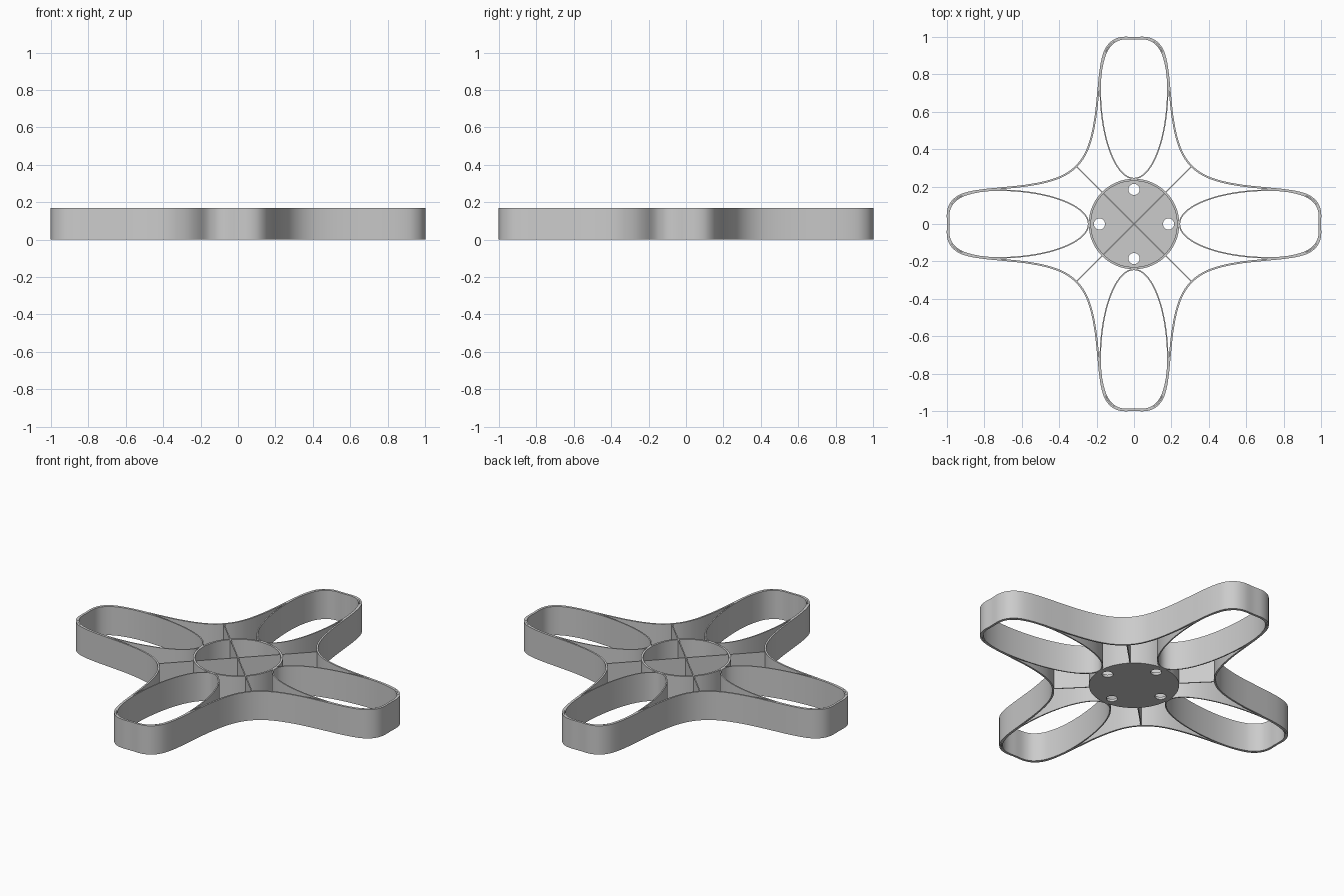
import bpy
import bmesh
from math import sin, cos, pi, radians
from mathutils import Vector, Matrix

cube = bpy.data.objects.get("Cube")
if cube:
    bpy.data.objects.remove(cube, do_unlink=True)

HEIGHT = 0.17

grey = bpy.data.materials.new("light_grey")
grey.use_nodes = True
grey.diffuse_color = (0.6, 0.6, 0.6, 1)
grey.node_tree.nodes["Principled BSDF"].inputs["Base Color"].default_value = (0.6, 0.6, 0.6, 1)


def finish(name, bm):
    bmesh.ops.recalc_face_normals(bm, faces=bm.faces)
    mesh = bpy.data.meshes.new(name)
    bm.to_mesh(mesh)
    bm.free()
    mesh.materials.append(grey)
    obj = bpy.data.objects.new(name, mesh)
    bpy.context.collection.objects.link(obj)
    bpy.ops.object.select_all(action='DESELECT')
    obj.select_set(True)
    bpy.context.view_layer.objects.active = obj
    bpy.ops.object.shade_smooth_by_angle(angle=radians(35))
    return obj


def circle(radius, count, centre=(0, 0)):
    return [Vector((centre[0] + radius * cos(2 * pi * i / count),
                    centre[1] + radius * sin(2 * pi * i / count))) for i in range(count)]


def smooth_loop(points, steps=6):
    """Closed Catmull-Rom curve through the points."""
    result = []
    n = len(points)
    for i in range(n):
        a, b, c, d = (points[(i + k) % n] for k in (-1, 0, 1, 2))
        for s in range(steps):
            t = s / steps
            result.append((2 * b + (c - a) * t + (2 * a - 5 * b + 4 * c - d) * t**2
                           + (3 * b - a - 3 * c + d) * t**3) / 2)
    return result


def wall(name, path, thickness):
    """Upright band whose outer face follows a counter-clockwise closed path."""
    n = len(path)
    bm = bmesh.new()
    rows = []
    for i, p in enumerate(path):
        along = (path[(i + 1) % n] - path[i - 1]).normalized()
        q = p + Vector((-along.y, along.x)) * thickness
        rows.append([bm.verts.new((v.x, v.y, z))
                     for v, z in ((p, 0), (p, HEIGHT), (q, HEIGHT), (q, 0))])
    for i in range(n):
        a, b = rows[i], rows[(i + 1) % n]
        for k in range(4):
            m = (k + 1) % 4
            bm.faces.new((a[k], b[k], b[m], a[m]))
    return finish(name, bm)


def mirrored(half):
    """Half outline starting on the x axis, completed below it."""
    return [Vector((x, -y)) for x, y in reversed(half[1:])] + [Vector(p) for p in half]


# Outer wall: one arm outline, repeated four times
arm_half = [(1, 0), (1, 0.065), (0.982, 0.115), (0.94, 0.153), (0.88, 0.174),
            (0.8, 0.187), (0.7, 0.197), (0.58, 0.21), (0.47, 0.231),
            (0.38, 0.263), (0.312, 0.312)]
arm = mirrored(arm_half)[1:]
outline = []
for turn in range(4):
    rotation = Matrix.Rotation(turn * pi / 2, 2)
    outline += [rotation @ p for p in arm]
wall("outer_wall", smooth_loop(outline), 0.01)

# Petal loops: blunt tip outside, elliptical towards the hub
petal_half = [(0.994, 0), (0.993, 0.06), (0.976, 0.105), (0.935, 0.143),
              (0.88, 0.165), (0.81, 0.179)]
petal_half += [(0.73 + 0.49 * cos(a), 0.184 * sin(a))
               for a in (radians(90 + 10 * k) for k in range(9))]
petal = mirrored(petal_half)
petal.append(Vector((0.24, 0)))
for turn, side in enumerate(("left", "back", "right", "front")):
    loop = wall("petal_loop_" + side, smooth_loop(petal), 0.007)
    loop.data.transform(Matrix.Rotation(turn * pi / 2, 4, 'Z'))

# Hub ring
wall("hub_ring", circle(0.242, 96), 0.012)

# Hub floor with four round holes
bm = bmesh.new()
loops = [circle(0.236, 96)]
loops += [circle(0.03, 32, (0.185 * cos(k * pi / 2), 0.185 * sin(k * pi / 2))) for k in range(4)]
for points in loops:
    verts = [bm.verts.new((p.x, p.y, 0)) for p in points]
    for i, v in enumerate(verts):
        bm.edges.new((v, verts[i - 1]))
bmesh.ops.triangle_fill(bm, use_beauty=True, edges=bm.edges[:], normal=(0, 0, 1))
top = bmesh.ops.extrude_face_region(bm, geom=bm.faces[:])["geom"]
bmesh.ops.translate(bm, vec=(0, 0, 0.015),
                    verts=[g for g in top if isinstance(g, bmesh.types.BMVert)])
finish("hub_floor", bm)

# Crossed diagonal ribs from wall to wall
for name, angle in (("rib_rising", 45), ("rib_falling", -45)):
    bm = bmesh.new()
    bmesh.ops.create_cube(bm, size=1)
    bmesh.ops.scale(bm, vec=(0.87, 0.006, HEIGHT - 0.001), verts=bm.verts)
    bmesh.ops.translate(bm, vec=(0, 0, HEIGHT / 2), verts=bm.verts)
    bmesh.ops.rotate(bm, matrix=Matrix.Rotation(radians(angle), 3, 'Z'), verts=bm.verts)
    finish(name, bm)
